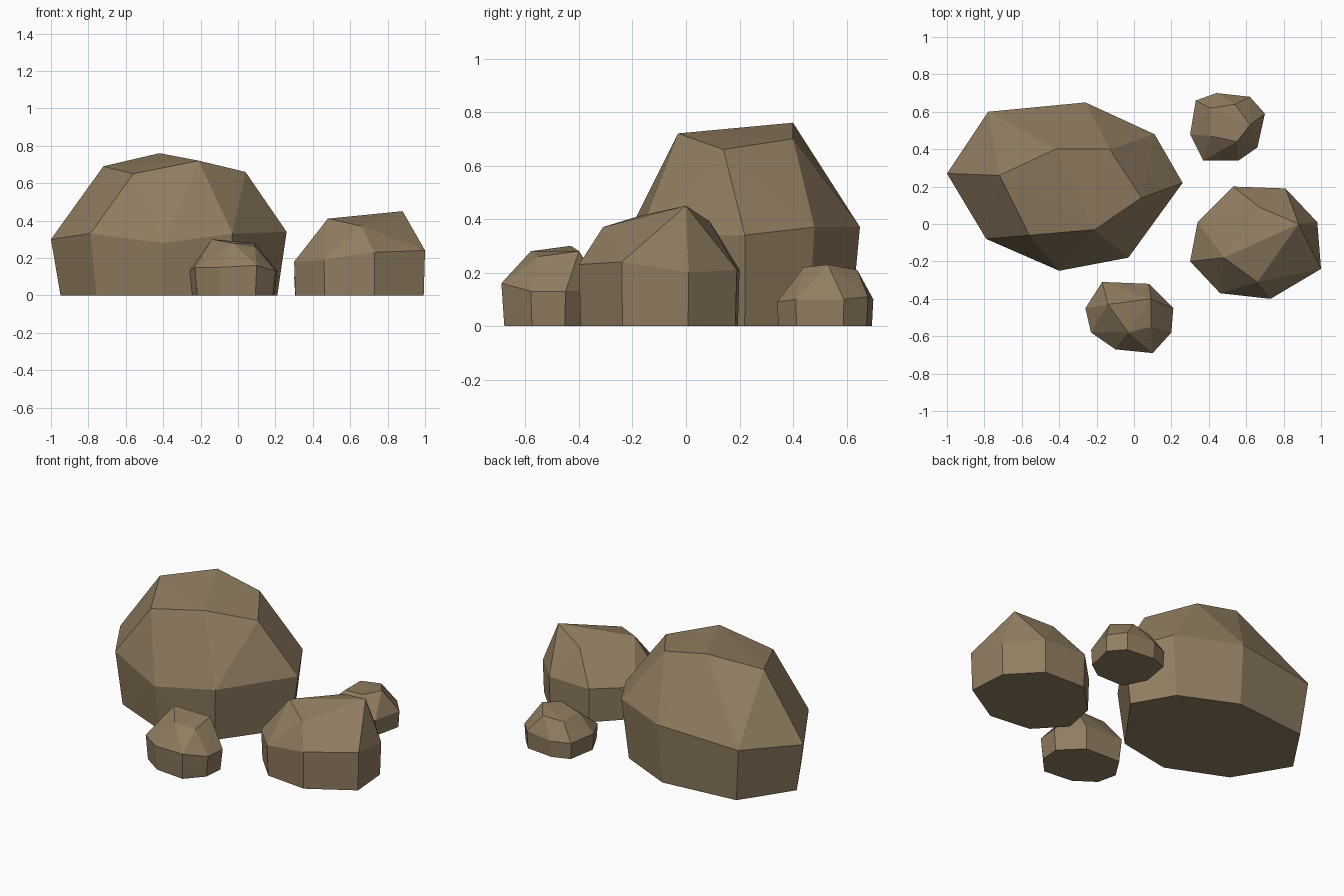
import bpy
import bmesh
import math
from mathutils import Vector

# Remove the default object only
default = bpy.data.objects.get("Cube")
if default:
    bpy.data.objects.remove(default, do_unlink=True)

# Single stone colour
stone = bpy.data.materials.new("brown_stone")
stone.use_nodes = True
colour = (.283, .205, .119, 1)
stone.diffuse_color = colour
stone.node_tree.nodes["Principled BSDF"].inputs["Base Color"].default_value = colour


def make_rock(name, belly, crown, foot_scale):
    """Faceted boulder: a wide belly ring, crown corners above it,
    and a flat foot made by drawing the belly ring in towards its middle."""
    belly = [Vector(p) for p in belly]
    middle = sum(belly, Vector()) / len(belly)
    foot = [middle + (p - middle) * foot_scale for p in belly]
    for p in foot:
        p.z = 0

    bm = bmesh.new()
    for p in belly + foot + [Vector(c) for c in crown]:
        bm.verts.new(p)
    hull = bmesh.ops.convex_hull(bm, input=bm.verts[:])
    spare = {v for key in ("geom_interior", "geom_unused") for v in hull[key]
             if isinstance(v, bmesh.types.BMVert)}
    bmesh.ops.delete(bm, geom=list(spare), context='VERTS')
    # Merge coplanar triangles into clean facets
    bmesh.ops.dissolve_limit(bm, angle_limit=math.radians(1),
                             verts=bm.verts[:], edges=bm.edges[:])
    bmesh.ops.recalc_face_normals(bm, faces=bm.faces[:])

    mesh = bpy.data.meshes.new(name)
    bm.to_mesh(mesh)
    bm.free()
    mesh.materials.append(stone)
    rock = bpy.data.objects.new(name, mesh)
    bpy.context.collection.objects.link(rock)
    return rock


# Big boulder at the back right
make_rock(
    "large_boulder",
    belly=[(-1, .27, .3), (-.78, .6, .33), (-.26, .65, .37), (.11, .48, .37),
           (.26, .22, .34), (-.03, -.18, .33), (-.4, -.25, .28), (-.79, -.08, .33)],
    crown=[(-.72, .26, .69), (-.42, .4, .76), (-.13, .4, .7),
           (.04, .14, .66), (-.21, -.03, .72), (-.56, -.06, .65)],
    foot_scale=.92)

# Medium boulder on the left
make_rock(
    "medium_boulder",
    belly=[(.53, .2, .21), (.81, .19, .21), (.98, .01, .2), (1, -.24, .24),
           (.73, -.4, .23), (.46, -.37, .19), (.3, -.2, .18), (.34, .01, .2)],
    crown=[(.88, 0, .45), (.84, -.12, .39), (.66, -.31, .37),
           (.48, -.18, .41), (.67, .09, .39)],
    foot_scale=.98)

# Small stone at the front
make_rock(
    "front_stone",
    belly=[(-.17, -.31, .14), (.08, -.32, .14), (.21, -.45, .13), (.2, -.58, .13),
           (.1, -.69, .16), (-.1, -.67, .15), (-.23, -.58, .15), (-.26, -.45, .13)],
    crown=[(-.14, -.43, .3), (.09, -.4, .28), (-.03, -.58, .28), (.09, -.55, .26)],
    foot_scale=.94)

# Small stone at the back left
make_rock(
    "back_stone",
    belly=[(.33, .66, .1), (.44, .7, .1), (.62, .68, .11), (.7, .59, .1),
           (.66, .41, .1), (.56, .34, .09), (.37, .34, .09), (.3, .48, .1)],
    crown=[(.41, .62, .2), (.54, .64, .21), (.62, .53, .23),
           (.55, .44, .22), (.41, .47, .2)],
    foot_scale=.97)
